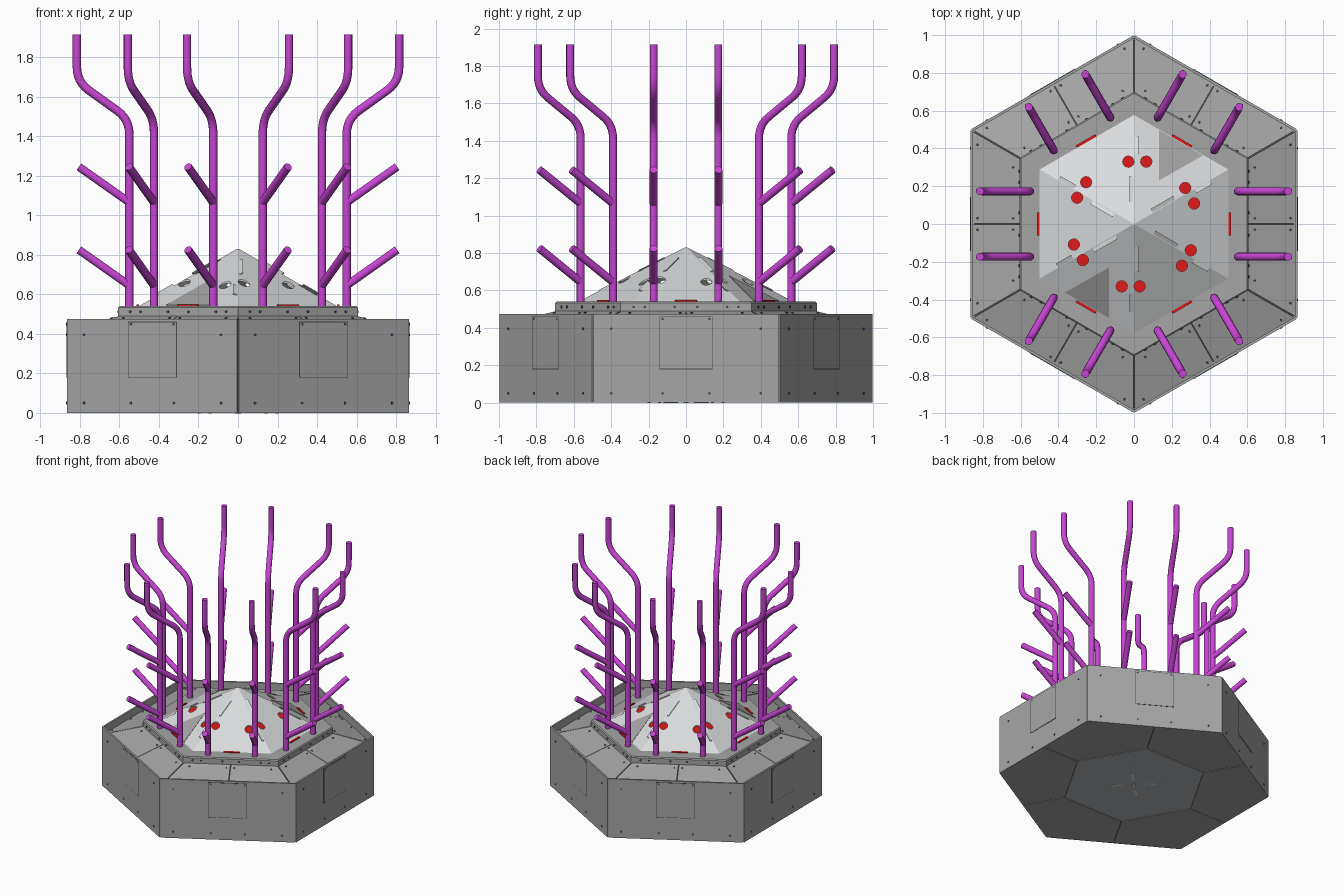
import bpy, bmesh, math
from mathutils import Vector, Matrix

if "Cube" in bpy.data.objects:
    bpy.data.objects.remove(bpy.data.objects["Cube"])

TAN = math.tan(math.pi / 6)
APEX, PYR_Z, PYR_A = 0.83, 0.54, 0.5
SLOPE = (APEX - PYR_Z) / PYR_A


def material(name, r, g, b):
    m = bpy.data.materials.new(name)
    m.use_nodes = True
    m.diffuse_color = (r, g, b, 1)
    m.node_tree.nodes["Principled BSDF"].inputs["Base Color"].default_value = (r, g, b, 1)
    return m


GREY = material("panel grey", 0.38, 0.38, 0.38)
LIGHT = material("light grey", 0.7, 0.71, 0.72)
DARK = material("seam dark grey", 0.07, 0.07, 0.075)
UNDER = material("underside grey", 0.45, 0.48, 0.5)
RED = material("red", 0.75, 0.01, 0.01)
SCREW = material("screw blue grey", 0.06, 0.07, 0.12)
PURPLE = material("magenta", 0.58, 0.06, 0.66)


def finish(name, bm, mat):
    bmesh.ops.recalc_face_normals(bm, faces=bm.faces)
    mesh = bpy.data.meshes.new(name)
    bm.to_mesh(mesh)
    bm.free()
    mesh.materials.append(mat)
    ob = bpy.data.objects.new(name, mesh)
    bpy.context.collection.objects.link(ob)
    return ob


def ring(ob, turns=range(1, 6)):
    """Repeat an object around the hexagon."""
    for k in turns:
        c = ob.copy()
        c.rotation_euler.z = k * math.pi / 3
        bpy.context.collection.objects.link(c)


def slab(name, pts, depth, mat):
    """Extrude a flat outline by a vector."""
    bm = bmesh.new()
    f = bm.faces.new([bm.verts.new(p) for p in pts])
    new = bmesh.ops.extrude_face_region(bm, geom=[f], use_keep_orig=True)["geom"]
    bmesh.ops.translate(bm, verts=[v for v in new if isinstance(v, bmesh.types.BMVert)], vec=depth)
    return finish(name, bm, mat)


def hexagon(name, profile, mat, start=math.pi / 6):
    """Stack six-sided rings of (radius, height) and cap the ends."""
    bm = bmesh.new()
    rings = [[bm.verts.new((r * math.cos(start + k * math.pi / 3),
                            r * math.sin(start + k * math.pi / 3), z)) for k in range(6)]
             for r, z in profile]
    for a, b in zip(rings, rings[1:]):
        for k in range(6):
            bm.faces.new((a[k], a[k - 1], b[k - 1], b[k]))
    bm.faces.new(rings[0])
    bm.faces.new(rings[-1])
    return finish(name, bm, mat)


def discs(name, spots, radius, depth, mat, sides=10):
    """Short cylinders at (position, axis) spots."""
    bm = bmesh.new()
    for pos, axis in spots:
        turn = Vector(axis).to_track_quat('Z', 'Y').to_matrix().to_4x4()
        bmesh.ops.create_cone(bm, cap_ends=True, segments=sides, radius1=radius, radius2=radius,
                              depth=depth, matrix=Matrix.Translation(pos) @ turn)
    return finish(name, bm, mat)


# Dark inner body that shows through the seams
hexagon("inner_body", [(0.975, 0.004), (0.975, 0.408), (0.69, 0.482)], DARK)

# Outer wall panels, with a hatch on each
A = 0.866
H = A * TAN - 0.005
ring(slab("wall_panel", [(A, -H, 0), (A, H, 0), (A, H, 0.475), (A, -H, 0.475)], (-0.014, 0, 0), GREY))


def wall_plate(name, w, low, high, thick, mat):
    ring(slab(name, [(A, -w, low), (A, w, low), (A, w, high), (A, -w, high)], (thick, 0, 0), mat))


wall_plate("hatch_gap", 0.143, 0.178, 0.462, 0.001, DARK)
wall_plate("hatch", 0.139, 0.182, 0.458, 0.0025, GREY)

# Sloped roof panels, two for each side
A0, Z0, A1, Z1 = 0.854, 0.415, 0.6, 0.491
for s in (-1, 1):
    ring(slab("roof_panel", [(A0, s * 0.002, Z0), (A0, s * (A0 * TAN - 0.004), Z0),
                             (A1, s * (A1 * TAN - 0.004), Z1), (A1, s * 0.002, Z1)],
              (0, 0, -0.008), GREY))

# Raised deck under the dome
hexagon("deck", [(0.7, 0.488), (0.7, 0.532), (0.692, 0.54)], GREY)

# Screws on walls, roof and deck edge
spots = [((A, s * t, z), (1, 0, 0)) for s in (-1, 1)
         for t, z in ((0.4, 0.05), (0.125, 0.05), (0.4, 0.395), (0.125, 0.448))]
spots += [((0.607, s * t, 0.512), (1, 0, 0)) for s in (-1, 1) for t in (0.28, 0.22, 0.06)]
for a, offsets in ((0.83, (0.42, 0.18, 0.03)), (0.64, (0.3, 0.03))):
    z = Z0 + (A0 - a) * (Z1 - Z0) / (A0 - A1)
    spots += [((a, s * t, z), (0.29, 0, 0.96)) for s in (-1, 1) for t in offsets]
ring(discs("screws", spots, 0.007, 0.007, SCREW))

# Underside: six panels around a central plate
R = 0.537


def polar(r, deg, z=0.0):
    return (r * math.cos(math.radians(deg)), r * math.sin(math.radians(deg)), z)


ring(slab("bottom_panel", [polar(R + 0.004, 0.4), polar(0.855, 0.25), polar(0.985, 30),
                           polar(0.855, 59.75), polar(R + 0.004, 59.6)], (0, 0, 0.01), GREY))
hexagon("bottom_plate", [(R, 0), (R, 0.01)], UNDER, 0)
discs("bottom_centre_hole", [((0, 0, 0), (0, 0, 1))], 0.014, 0.004, LIGHT, 16)
for k, deg in enumerate((45, 135, 225, 315)):
    slot = slab("bottom_slot", [(0.07, -0.011, -0.001), (0.16, -0.011, -0.001),
                                (0.16, 0.011, -0.001), (0.07, 0.011, -0.001)], (0, 0, 0.003), LIGHT)
    slot.rotation_euler.z = math.radians(deg)
discs("bottom_pin_holes", [(polar(r, 45 + 90 * k), (0, 0, 1)) for k in range(4) for r in (0.2, 0.28)],
      0.008, 0.004, LIGHT)

# Hollow dome with pairs of round openings over a red floor
shell = hexagon("dome", [(PYR_A / math.cos(math.pi / 6), PYR_Z), (0.006, APEX)], LIGHT)
bm = bmesh.new()
bm.from_mesh(shell.data)
bottom = min(bm.faces, key=lambda f: f.calc_center_median().z)
bmesh.ops.delete(bm, geom=[bottom], context='FACES_ONLY')
bm.to_mesh(shell.data)
bm.free()
solid = shell.modifiers.new("thickness", 'SOLIDIFY')
solid.thickness = 0.008
solid.offset = -1
holes = []
for k in range(6):
    turn = Matrix.Rotation(k * math.pi / 3, 3, 'Z')
    holes += [(turn @ Vector((x, 0.33, 0.67)), (0, 0, 1)) for x in (-0.03, 0.065)]
cutter = discs("hole_cutter", holes, 0.03, 0.2, LIGHT, 16)
cutter.hide_render = True
cut = shell.modifiers.new("openings", 'BOOLEAN')
cut.operation = 'DIFFERENCE'
cut.solver = 'EXACT'
cut.object = cutter
bpy.context.view_layer.objects.active = shell
for m in ("thickness", "openings"):
    bpy.ops.object.modifier_apply(modifier=m)
bpy.data.objects.remove(cutter)
hexagon("red_floor", [(0.55, 0.54), (0.55, 0.544)], RED)

# Red slots along the foot of the dome
ring(slab("red_slot", [(0.5, -0.06, 0.541), (0.514, -0.06, 0.541),
                       (0.514, 0.06, 0.541), (0.5, 0.06, 0.541)], (0, 0, 0.007), RED))


def on_dome(u, t, lift=0.0):
    return (u, t, APEX - SLOPE * u + lift)


# Interlocking tabs across the dome ridges
for start, end, s in ((0.1, 0.22, 1), (0.32, 0.4, -1)):
    ring(slab("ridge_tab", [on_dome(start, s * start * TAN), on_dome(end, s * end * TAN),
                            on_dome(end - 0.012, s * (end * TAN + 0.022)),
                            on_dome(start - 0.012, s * (start * TAN + 0.022))], (0, 0, -0.005), LIGHT))

# Darker triangular covers on two opposite dome sides
cover = slab("dome_cover", [on_dome(0.267, 0, 0.001), on_dome(0.497, 0.135, 0.001),
                            on_dome(0.497, -0.135, 0.001)], (0, 0, 0.003), GREY)
cover.rotation_euler.z = math.pi / 3
ring(cover, [4])


# Bent posts with two side branches, in pairs around the deck
def rounded(path, cutback, steps=6):
    pts = [path[0]]
    for a, b, c in zip(path, path[1:], path[2:]):
        p = b + (a - b).normalized() * cutback
        q = b + (c - b).normalized() * cutback
        for i in range(steps + 1):
            f = i / steps
            pts.append(p * (1 - f) ** 2 + b * 2 * f * (1 - f) + q * f ** 2)
    return pts + [path[-1]]


trunk = [Vector((0.55, 0, z)) for z in (0.5, 1.485)] + [Vector((0.815, 0, z)) for z in (1.675, 1.915)]
lines = [rounded(trunk, 0.075)]
lines += [[Vector((0.55, 0, z)), Vector((0.805, 0, z + 0.18))] for z in (0.645, 1.065)]
curve = bpy.data.curves.new("post", 'CURVE')
curve.dimensions = '3D'
curve.bevel_depth = 0.0215
curve.bevel_resolution = 3
curve.use_fill_caps = True
for pts in lines:
    sp = curve.splines.new('POLY')
    sp.points.add(len(pts) - 1)
    for p, co in zip(sp.points, pts):
        p.co = (*co, 1)
curve.materials.append(PURPLE)
post = bpy.data.objects.new("post", curve)
bpy.context.collection.objects.link(post)
bpy.ops.object.select_all(action='DESELECT')
post.select_set(True)
bpy.context.view_layer.objects.active = post
bpy.ops.object.convert(target='MESH')
bpy.ops.object.shade_smooth_by_angle(angle=math.radians(40))
post = bpy.context.view_layer.objects.active
twin = post.copy()
bpy.context.collection.objects.link(twin)
for ob, side in ((post, 0.173), (twin, -0.173)):
    for k in range(6):
        c = ob if k == 0 else ob.copy()
        if k:
            bpy.context.collection.objects.link(c)
        c.location = Matrix.Rotation(k * math.pi / 3, 3, 'Z') @ Vector((0, side, 0))
        c.rotation_euler.z = k * math.pi / 3
